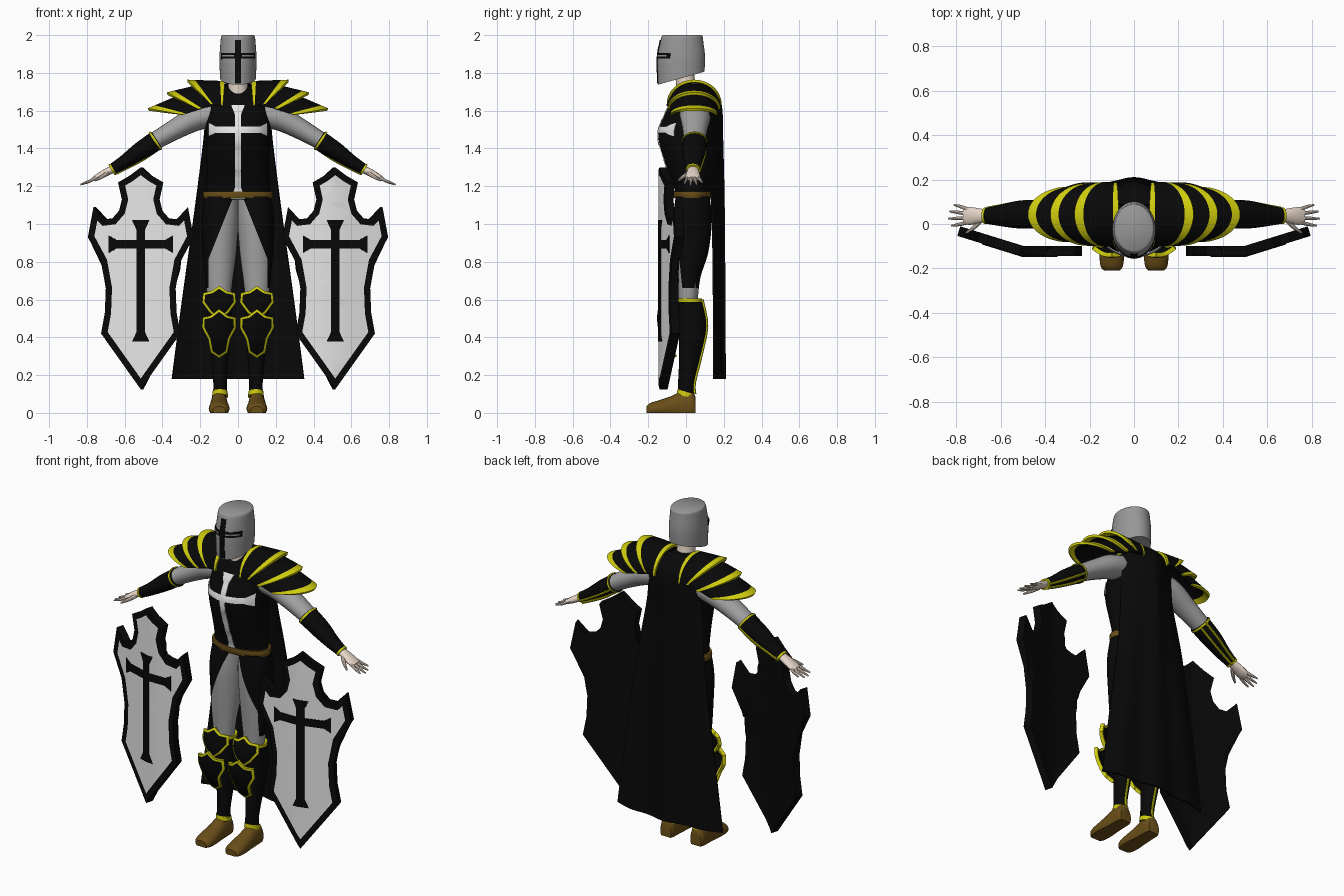
import bpy, bmesh, math
from mathutils import Vector as V

if "Cube" in bpy.data.objects:
    bpy.data.objects.remove(bpy.data.objects["Cube"])


def mat(name, r, g, b):
    m = bpy.data.materials.new(name)
    m.use_nodes = True
    m.diffuse_color = (r, g, b, 1)
    m.node_tree.nodes["Principled BSDF"].inputs["Base Color"].default_value = (r, g, b, 1)
    return m


BLACK = mat("black cloth", .0025, .0025, .0025)
YELLOW = mat("yellow trim", .62, .6, .004)
STEEL = mat("helmet steel", .31, .31, .31)
GREY = mat("grey mail", .37, .37, .37)
WHITE = mat("white paint", .8, .8, .8)
SKIN = mat("skin", .8, .68, .58)
BROWN = mat("brown leather", .14, .075, .009)


def finish(name, bm, mats, thick=0, mirror=False, offset=-1, back=0):
    """Turn a bmesh into an object, with thickness, mirroring and smooth shading."""
    me = bpy.data.meshes.new(name)
    bm.to_mesh(me)
    bm.free()
    for m in mats:
        me.materials.append(m)
    ob = bpy.data.objects.new(name, me)
    bpy.context.collection.objects.link(ob)
    if thick:
        s = ob.modifiers.new("thickness", 'SOLIDIFY')
        s.thickness, s.offset = thick, offset
        s.material_offset = s.material_offset_rim = back
    if mirror:
        ob.modifiers.new("mirror", 'MIRROR').use_mirror_merge = False
    dg = bpy.context.evaluated_depsgraph_get()
    ob.data = bpy.data.meshes.new_from_object(ob.evaluated_get(dg))
    ob.modifiers.clear()
    ob.data.shade_smooth()
    ob.data.set_sharp_from_angle(angle=.7)


def catmull(rows, k=4):
    p = [rows[0]] + list(rows) + [rows[-1]]
    out = []
    for q in zip(p, p[1:], p[2:], p[3:]):
        for t in (j / k for j in range(k)):
            out.append(tuple(b + .5 * t * (c - a + t * (2 * a - 5 * b + 4 * c - d + t * (3 * (b - c) + d - a)))
                             for a, b, c, d in zip(*q)))
    return out + [rows[-1]]


def grid(bm, rows, closed):
    """Skin rows of points with quads; returns the faces row by row."""
    vs = [[bm.verts.new(p) for p in r] for r in rows]
    n = len(vs[0])
    faces = [[bm.faces.new((a[i], a[(i + 1) % n], b[(i + 1) % n], b[i])) for i in range(n if closed else n - 1)]
             for a, b in zip(vs, vs[1:])]
    if closed:
        bm.faces.new(vs[0])
        bm.faces.new(vs[-1])
    return faces


def cut_plane(bm, co, no):
    bmesh.ops.bisect_plane(bm, geom=bm.verts[:] + bm.edges[:] + bm.faces[:], plane_co=co, plane_no=no)


def loft(name, rings, mats, mirror=True, cut=(), rule=None):
    bm = bmesh.new()
    grid(bm, rings, True)
    bmesh.ops.recalc_face_normals(bm, faces=bm.faces[:])
    for co, no in cut:
        cut_plane(bm, co, no)
    for f in bm.faces:
        f.material_index = rule(f.calc_center_median()) if rule else 0
    finish(name, bm, mats, mirror=mirror)


def ring(c, u, v, n):
    return [c + u * math.cos(a) + v * math.sin(a) for a in (math.tau * i / n for i in range(n))]


def column(name, rows, mats, n=32, **kw):
    """Upright loft from rows of z, centre x, centre y, radius x, radius y and optional tilt."""
    rings = [ring(V((r[1], r[2], r[0])), V((r[3], 0, 0)), V((0, r[4], r[4] * (r[5] if len(r) > 5 else 0))), n)
             for r in catmull(rows)]
    loft(name, rings, mats, **kw)


def limb(name, rows, mats, n=16):
    """Tube along a path from rows of x, y, z, width radius and height radius."""
    d = catmull(rows)
    rings = []
    for i, r in enumerate(d):
        t = (V(d[min(i + 1, len(d) - 1)][:3]) - V(d[max(i - 1, 0)][:3])).normalized()
        side = V((0, 1, 0)) if abs(t.y) < .9 else V((1, 0, 0))
        u = (side - t * side.dot(t)).normalized()
        rings.append(ring(V(r[:3]), u * r[3], t.cross(u) * r[4], n))
    loft(name, rings, mats)


def front(rows, pad):
    """Depth of the front of a column at x, z."""
    d = catmull(rows, 8)

    def f(x, z):
        r = min(d, key=lambda q: abs(q[0] - z))
        return r[2] - (r[4] + pad) * math.sqrt(max(0, 1 - (x / (r[3] + pad)) ** 2))
    return f


def drape(name, outline, depth, mats, trim=0, thick=.004, step=.02, mirror=False, back=0):
    """Flat outline in x, z laid over a surface y = depth(x, z), with an optional coloured border."""
    bm = bmesh.new()
    face = bm.faces.new([bm.verts.new((x, 0, z)) for x, z in outline])
    bm.normal_update()
    if trim:
        r = bmesh.ops.inset_region(bm, faces=[face], thickness=trim, use_even_offset=True, use_boundary=True)
        for f in r["faces"]:
            f.material_index = 1
        bm.normal_update()
    bmesh.ops.triangulate(bm, faces=bm.faces[:], ngon_method='EAR_CLIP')
    for axis in (0, 2):
        vals = [p[axis // 2] for p in outline]
        for i in range(math.floor(min(vals) / step), math.ceil(max(vals) / step) + 1):
            p = V((0, 0, 0))
            p[axis] = 1
            cut_plane(bm, p * i * step, p)
    for v in bm.verts:
        v.co.y = depth(v.co.x, v.co.z)
    finish(name, bm, mats, thick, mirror, back=back)


def sym(right, cx=0):
    """Close a right-hand outline, listed upwards, with its mirror image."""
    left = [(-x, z) for x, z in reversed(right) if x]
    return [(cx + x, z) for x, z in right + left]


def cross(z0, z1, zh, w, arm, f):
    return [(f, z0), (w, z0 + .05), (w, zh - w), (arm - .04, zh - w), (arm, zh - f), (arm, zh + f),
            (arm - .04, zh + w), (w, zh + w), (w, z1 - .05), (f, z1)]


# Torso, neck and belt
torso = [(1.13, 0, .035, .172, .09), (1.2, 0, .033, .167, .096), (1.32, 0, .022, .165, .13),
         (1.46, 0, .008, .17, .155), (1.55, 0, .02, .17, .145), (1.64, 0, .035, .15, .115),
         (1.7, 0, .04, .1, .085), (1.74, 0, .03, .05, .055)]
column("torso", torso, [BLACK], n=48, mirror=False)
column("neck", [(1.66, 0, .01, .06, .06), (1.73, 0, 0, .052, .052), (1.82, 0, -.01, .05, .05)], [SKIN], mirror=False)
column("belt", [(1.137, 0, .034, .183, .099), (1.155, 0, .034, .186, .102), (1.173, 0, .034, .183, .101)],
       [BROWN], mirror=False)
drape("chest_cross", sym(cross(1.14, 1.63, 1.5, .017, .157, .036)), front(torso, .005), [WHITE])

# Helmet with painted cross and eye slits
helm = [(1.772, 0, -.025, .095, .123, .28), (1.88, 0, -.025, .098, .126, .06), (1.97, 0, -.022, .092, .113, 0),
        (1.993, 0, -.02, .089, .108, 0), (2, 0, -.02, .083, .102, 0)]
column("helmet", helm, [STEEL], n=64, mirror=False)
drape("helmet_bar", sym([(.016, 1.745), (.016, 1.975)]), front(helm, .005), [BLACK])
drape("visor_bar", sym([(.09, 1.875), (.09, 1.906)]), front(helm, .004), [BLACK], step=.006)
drape("eye_slit", [(.022, 1.887), (.084, 1.887), (.084, 1.895), (.022, 1.895)], front(helm, .007),
      [STEEL], step=.006, mirror=True)

# Trousers, grey in front and black at the sides and back
column("trouser_leg", [(1.145, .087, .035, .088, .09), (1.02, .094, .035, .097, .102), (.85, .097, .03, .088, .088),
                       (.72, .1, .015, .074, .062), (.6, .1, .012, .06, .05)], [GREY, BLACK],
       cut=[(V((.03, 0, 1.13)), V((1, 0, .4))), (V((0, .05, 0)), V((0, 1, 0))), (V((0, 0, .66)), V((0, 0, 1))),
            (V((.155, 0, 0)), V((1, 0, 0)))],
       rule=lambda c: int(c.z > .66 and (c.y > .05 or c.x > min(.155, .03 + (1.13 - c.z) * .4))))

# Greaves with trim, and shoes
column("greave", [(.6, .1, .02, .066, .062), (.46, .1, .035, .062, .073), (.3, .097, .02, .046, .056),
                  (.16, .095, 0, .036, .042), (.09, .095, 0, .038, .044)], [BLACK])
column("greave_top_trim", [(.588, .1, .021, .069, .065), (.605, .1, .02, .07, .066)], [YELLOW])
column("ankle_trim", [(.086, .095, 0, .042, .048, -.3), (.112, .095, 0, .04, .046, -.3)], [YELLOW])
limb("greave_back_trim", [(.1, .083, .6, .01, .006), (.1, .108, .46, .01, .006), (.097, .077, .3, .01, .006),
                          (.095, .043, .16, .01, .006), (.095, .045, .1, .01, .006)], [YELLOW], n=8)
shoe = [(.05, .036, .085), (.03, .044, .115), (-.02, .046, .115), (-.08, .05, .088), (-.14, .055, .068),
        (-.19, .05, .052), (-.21, .034, .035)]
loft("shoe", [[V((p.x, p.y, max(0, p.z))) for p in ring(V((.1, y, h * .33)), V((w, 0, 0)), V((0, 0, h * .67)), 24)]
              for y, w, h in catmull(shoe)], [BROWN])

# Knee and shin plates
drape("knee_plate", sym([(0, .49), (.05, .53), (.09, .585), (.085, .635), (.04, .645), (0, .672)], .1),
      lambda x, z: -.11 + 5 * (x - .1) ** 2 + 3 * (z - .57) ** 2, [BLACK, YELLOW], trim=.012, thick=.02, mirror=True)
drape("shin_plate", sym([(0, .29), (.045, .32), (.058, .39), (.09, .45), (.088, .505), (.045, .515), (0, .55)], .1),
      lambda x, z: -.153 + 5 * (x - .1) ** 2 + 2 * (z - .5) ** 2, [BLACK, YELLOW], trim=.012, thick=.02, mirror=True)

# Arms: sleeve, bracer and trim
limb("sleeve", [(.12, .045, 1.585, .08, .072), (.22, .05, 1.56, .08, .066), (.33, .048, 1.503, .066, .055),
                (.45, .045, 1.433, .055, .046)], [GREY])
limb("bracer", [(.43, .045, 1.443, .064, .053), (.52, .042, 1.385, .062, .047), (.6, .038, 1.33, .048, .036),
                (.67, .037, 1.288, .035, .028)], [BLACK])
limb("elbow_trim", [(.433, .045, 1.443, .067, .057), (.442, .045, 1.437, .067, .057)], [YELLOW])
limb("wrist_trim", [(.661, .037, 1.293, .038, .031), (.671, .037, 1.287, .038, .031)], [YELLOW])
for drop, shift in ((.018, .057), (.042, .03)):
    limb("bracer_line", [(.435 - drop / 2, .045 + shift, 1.443 - drop, .007, .007),
                         (.52 - drop / 2, .042 + shift, 1.385 - drop, .007, .007),
                         (.6 - drop * .4, .038 + shift * .8, 1.33 - drop * .75, .007, .007),
                         (.665 - drop * .3, .037 + shift * .6, 1.29 - drop * .6, .007, .007)], [YELLOW], n=8)

# Hands
limb("palm", [(.655, .037, 1.295, .026, .02), (.7, .037, 1.272, .034, .02), (.74, .036, 1.25, .04, .017),
              (.765, .036, 1.238, .034, .012)], [SKIN])
for y, spread, reach in ((.064, .022, .045), (.046, .01, .065), (.027, -.003, .07), (.008, -.016, .058)):
    limb("finger", [(.745, y, 1.248, .009, .009), (.75 + reach * .6, y + spread * .6, 1.245 - reach * .3, .008, .008),
                    (.765 + reach, y + spread, 1.243 - reach * .5, .004, .004)], [SKIN], n=8)
limb("thumb", [(.69, .015, 1.27, .012, .012), (.72, -.015, 1.25, .01, .01), (.755, -.04, 1.23, .005, .005)],
     [SKIN], n=8)

# Shoulder plates: inner and outer arch, each as foot x, foot z, crest x, crest z
plates = [((.08, 1.625, .07, 1.75), (.145, 1.635, .268, 1.757), .138),
          ((.11, 1.63, .19, 1.735), (.21, 1.607, .375, 1.69), .134),
          ((.19, 1.61, .29, 1.685), (.295, 1.578, .475, 1.606), .118)]
for k, (inner, outer, ry) in enumerate(plates):
    rows = []
    for s in (0, .13, .35, .6, .8, 1):
        xf, zf, xc, zc = (a + (b - a) * s for a, b in zip(inner, outer))
        rows.append([V((xf + (xc - xf) * math.sin(t), .043 - ry * math.cos(t), zf + (zc - zf) * math.sin(t)))
                     for t in (math.pi * i / 24 for i in range(25))])
    bm = bmesh.new()
    strips = grid(bm, rows, False)
    for f in strips[-1] + (strips[0] if k == 0 else []):
        f.material_index = 1
    finish("shoulder_plate", bm, [BLACK, YELLOW], thick=.014, mirror=True, offset=0)

# Cape from rows of z, half width, depth of folds, centre y and wrap towards the front
rows = []
for z, half, fold, y, wrap in catmull([(1.745, .06, 0, .085, 0), (1.7, .11, 0, .155, .03), (1.62, .165, 0, .186, .07),
                                       (1.45, .18, .003, .192, .085), (1.1, .225, .008, .2, .055),
                                       (.6, .295, .013, .204, .045), (.18, .35, .014, .206, .045)], 5):
    rows.append([V((half * s, y - wrap * abs(s) ** 1.5 - fold * (1 - math.cos(9 * s)) / 2, z))
                 for s in (i / 20 - 1 for i in range(41))])
bm = bmesh.new()
grid(bm, rows, False)
finish("cape", bm, [BLACK], thick=.01, offset=0)

# Shields, bent back along the middle
SX = .515
shield = [(0, .125), (.21, .42), (.19, .53), (.185, .66), (.21, .8), (.28, .93), (.25, 1.09), (.19, 1.025),
          (.15, 1.03), (.115, 1.07), (.1, 1.13), (.12, 1.22), (.06, 1.255), (0, 1.3)]


def bend(x, z):
    return -.145 + max(0, x - .5) * .31


drape("shield", sym(shield, SX), bend, [WHITE, BLACK], trim=.033, thick=.045, step=.1, mirror=True, back=1)
drape("shield_cross", sym(cross(.377, 1.02, .893, .023, .17, .046), SX), lambda x, z: bend(x, z) - .004,
      [BLACK], step=.1, mirror=True)
